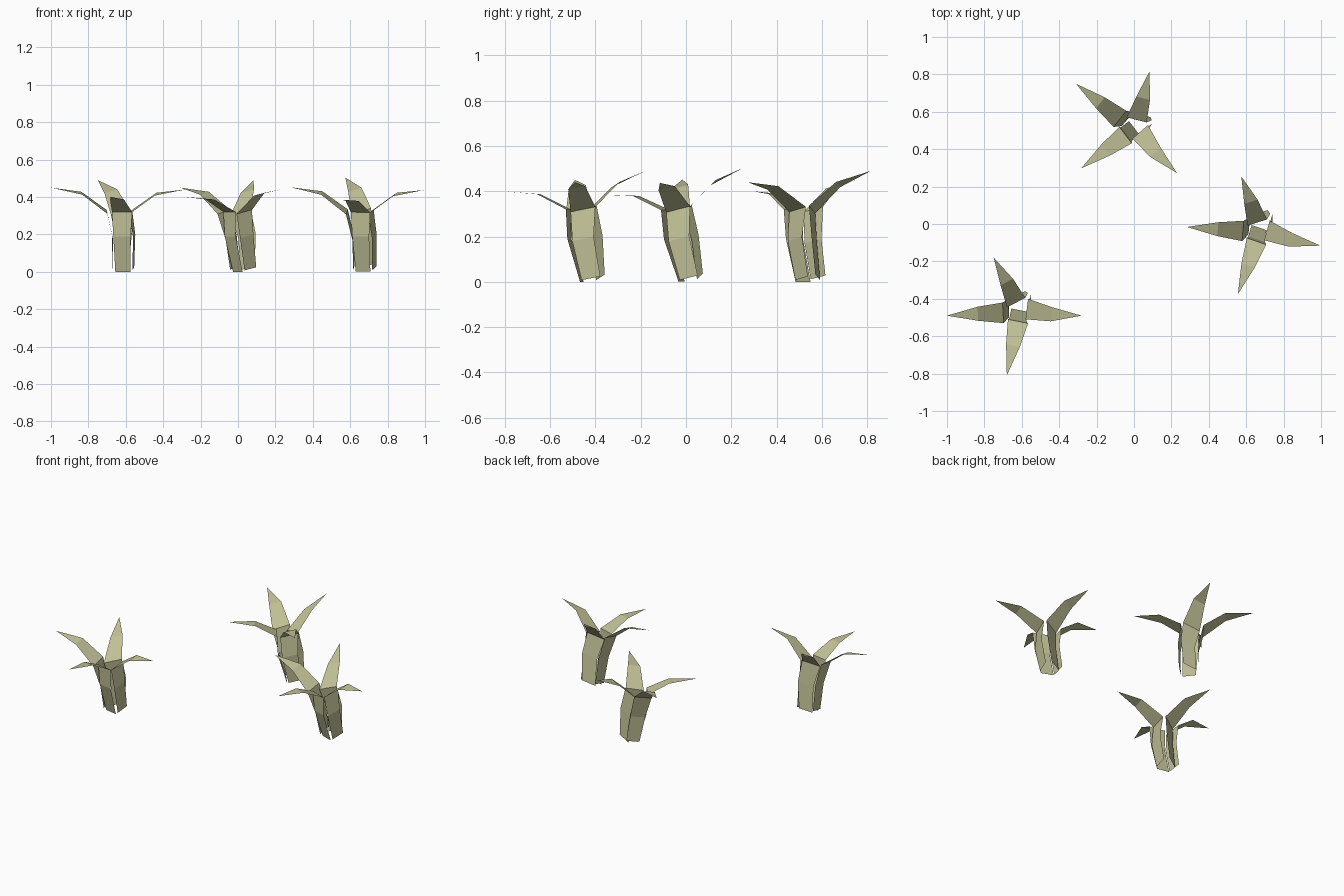
import bpy
from math import radians, sin, cos
from mathutils import Matrix, Vector

if "Cube" in bpy.data.objects:
    bpy.data.objects.remove(bpy.data.objects["Cube"])

leaf = bpy.data.materials.new("olive_leaf")
leaf.diffuse_color = (0.53, 0.53, 0.31, 1)
leaf.use_nodes = True
leaf.node_tree.nodes["Principled BSDF"].inputs["Base Color"].default_value = leaf.diffuse_color

PIVOT = Vector((-0.68, -0.49, 0))
WIDTHS = (0.083, 0.095, 0.11, 0.075)

# Blades: heading in degrees, sideways slope, centre line from base to tip
BLADES = (
    (183, -0.2, ((-.67, -.42, .02), (-.67, -.45, .18), (-.70, -.475, .32),
                 (-.835, -.48, .42), (-1.0, -.49, .45))),
    (117, -0.3, ((-.62, -.378, .02), (-.61, -.39, .19), (-.63, -.42, .32),
                 (-.68, -.31, .43), (-.75, -.18, .49))),
    (-7, 0.2, ((-.56, -.42, .016), (-.555, -.455, .19), (-.573, -.455, .32),
               (-.44, -.483, .415), (-.28, -.49, .44))),
    (259, 0.0, ((-.615, -.46, .0), (-.62, -.515, .19), (-.62, -.52, .32),
                (-.647, -.65, .387), (-.68, -.81, .40))),
)


def plant_mesh():
    verts, faces = [], []
    for heading, slope, line in BLADES:
        a = radians(heading)
        side = Vector((-sin(a), cos(a), slope))
        start = len(verts)
        for p, w in zip(line, WIDTHS):
            c = Vector(p) - PIVOT
            verts += [c - side * w / 2, c + side * w / 2]
        verts.append(Vector(line[-1]) - PIVOT)
        # strip of quads closed by a pointed triangle
        for i in range(start, start + 6, 2):
            faces.append((i, i + 2, i + 3, i + 1))
        faces.append((start + 6, start + 8, start + 7))
    mesh = bpy.data.meshes.new("plant_blades")
    mesh.from_pydata(verts, [], faces)
    mesh.materials.append(leaf)
    return mesh


# Three copies of the plant: position, turn, lean
mesh = plant_mesh()
for name, pos, turn, lean in (
    ("left_plant", (-0.68, -0.49, 0), 0, 0),
    ("right_plant", (0.60, -0.04, 0), -8, 2.6),
    ("back_plant", (-0.07, 0.5375, 0), -41.5, 0),
):
    ob = bpy.data.objects.new(name, mesh)
    bpy.context.collection.objects.link(ob)
    ob.matrix_world = (Matrix.Translation(pos) @ Matrix.Rotation(radians(lean), 4, 'X')
                       @ Matrix.Rotation(radians(turn), 4, 'Z'))
